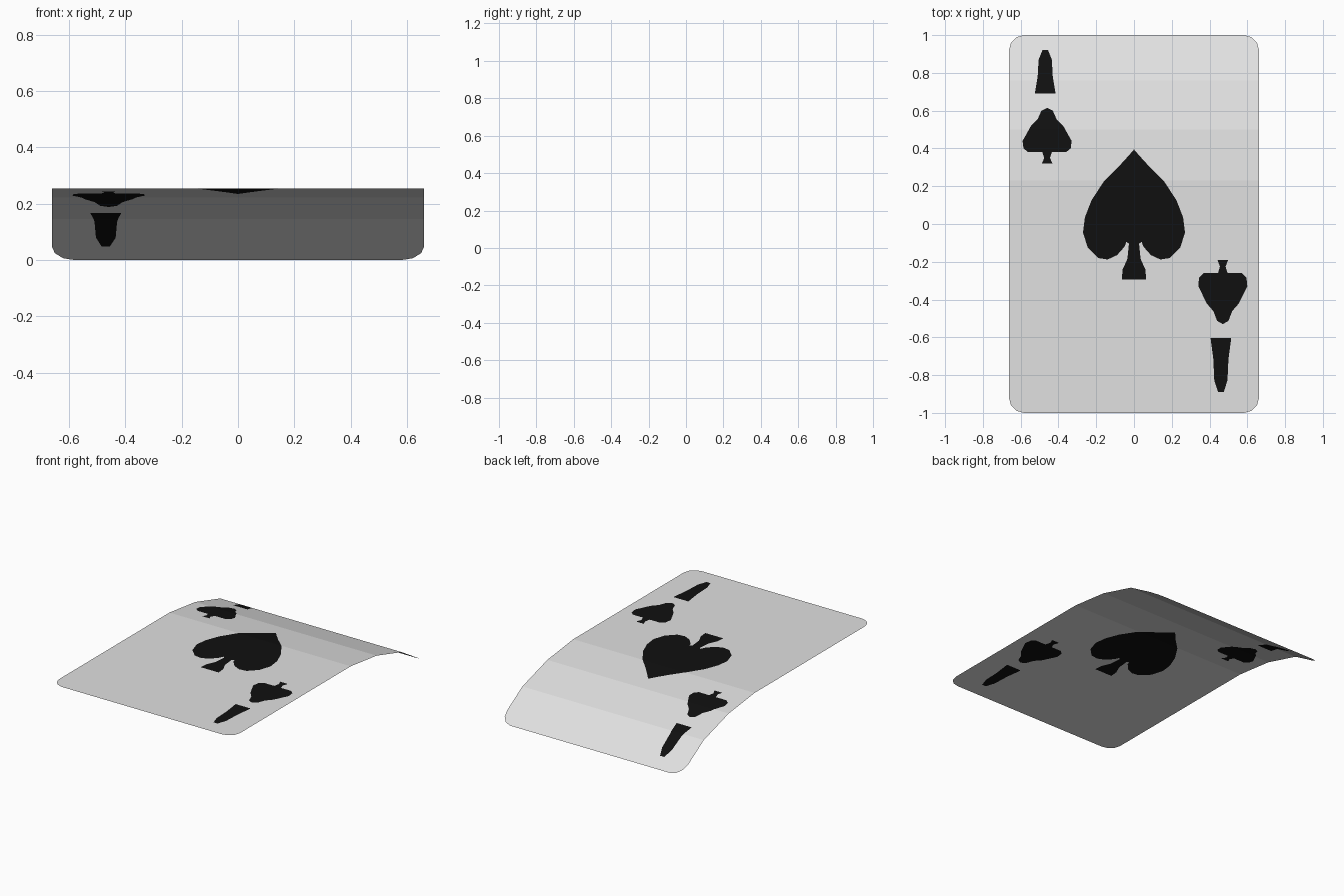
import bpy, bmesh, math
from mathutils import Vector
from mathutils.geometry import delaunay_2d_cdt

if "Cube" in bpy.data.objects:
    bpy.data.objects.remove(bpy.data.objects["Cube"])

HALF_W, HALF_L, R = 0.662, 1.0, 0.08


def material(name, value):
    m = bpy.data.materials.new(name)
    m.diffuse_color = (value, value, value, 1)
    m.use_nodes = True
    m.node_tree.nodes["Principled BSDF"].inputs["Base Color"].default_value = m.diffuse_color
    return m


def mirrored(half):
    """Full outline from a right-hand half profile, top to bottom."""
    return half + [(-x, y) for x, y in reversed(half) if x > 0]


def place(outline, cx, top, sy=1.0, flip=1):
    return [Vector((cx + flip * x, top + flip * sy * y)) for x, y in outline]


def inside(p, loop):
    hit = False
    for a, b in zip(loop, loop[1:] + loop[:1]):
        if (a.y > p.y) != (b.y > p.y):
            if p.x < a.x + (p.y - a.y) * (b.x - a.x) / (b.y - a.y):
                hit = not hit
    return hit


# Rounded card outline
card = []
for i, (sx, sy) in enumerate([(1, 1), (-1, 1), (-1, -1), (1, -1)]):
    for k in range(4):
        a = math.radians(90 * i + 30 * k)
        card.append(Vector((sx * (HALF_W - R) + R * math.cos(a),
                            sy * (HALF_L - R) + R * math.sin(a))))

# Painted shapes: heights measured from the tip
big_spade = mirrored([(0, 0), (.03, -.035), (.08, -.09), (.16, -.17), (.225, -.27),
                      (.26, -.36), (.27, -.44), (.245, -.52), (.19, -.575),
                      (.14, -.583), (.09, -.56), (.05, -.515), (.04, -.488),
                      (.027, -.50), (.035, -.58), (.06, -.635), (.065, -.69)])
small_spade = mirrored([(0, 0), (.03, -.015), (.05, -.06), (.085, -.095),
                        (.11, -.14), (.13, -.175), (.125, -.215), (.10, -.235),
                        (.025, -.235), (.015, -.265), (.028, -.295)])
# Plain tapered corner mark
corner_mark = mirrored([(.015, 0), (.035, -.05), (.04, -.14), (.055, -.23)])

marks = [place(big_spade, 0, .395),
         place(small_spade, -.46, .615),
         place(small_spade, .47, -.53, 1.15, -1),
         place(corner_mark, -.47, .92),
         place(corner_mark, .46, -.89, 1.25, -1)]

# One flat sheet with the shapes cut in
verts, edges = [], []
for loop in [card] + marks:
    n0, n = len(verts), len(loop)
    verts += loop
    edges += [(n0 + i, n0 + (i + 1) % n) for i in range(n)]
res = delaunay_2d_cdt(verts, edges, [], 0, 1e-5)
bm = bmesh.new()
bv = [bm.verts.new((v.x, v.y, 0)) for v in res[0]]
for f in res[2]:
    bm.faces.new([bv[i] for i in f])

# Fold lines and the bent profile (y, z)
profile = [(-1.0, .255), (.23, .255), (.50, .222), (.76, .146), (1.0, 0)]
for y, _ in profile[1:-1]:
    bmesh.ops.bisect_plane(bm, geom=bm.verts[:] + bm.edges[:] + bm.faces[:],
                           dist=1e-5, plane_co=(0, y, 0), plane_no=(0, 1, 0))
bm.normal_update()
for f in bm.faces:
    if f.normal.z < 0:
        f.normal_flip()
    c = f.calc_center_median()
    f.material_index = int(any(inside(c, m) for m in marks))
for v in bm.verts:
    for (y0, z0), (y1, z1) in zip(profile, profile[1:]):
        if v.co.y <= y1 + 1e-4:
            v.co.z = max(0, z0 + (z1 - z0) * (v.co.y - y0) / (y1 - y0))
            break

mesh = bpy.data.meshes.new("playing_card")
bm.to_mesh(mesh)
bm.free()
mesh.materials.append(material("card white", 0.75))
mesh.materials.append(material("ink black", 0.005))
bpy.context.collection.objects.link(bpy.data.objects.new("playing_card", mesh))
